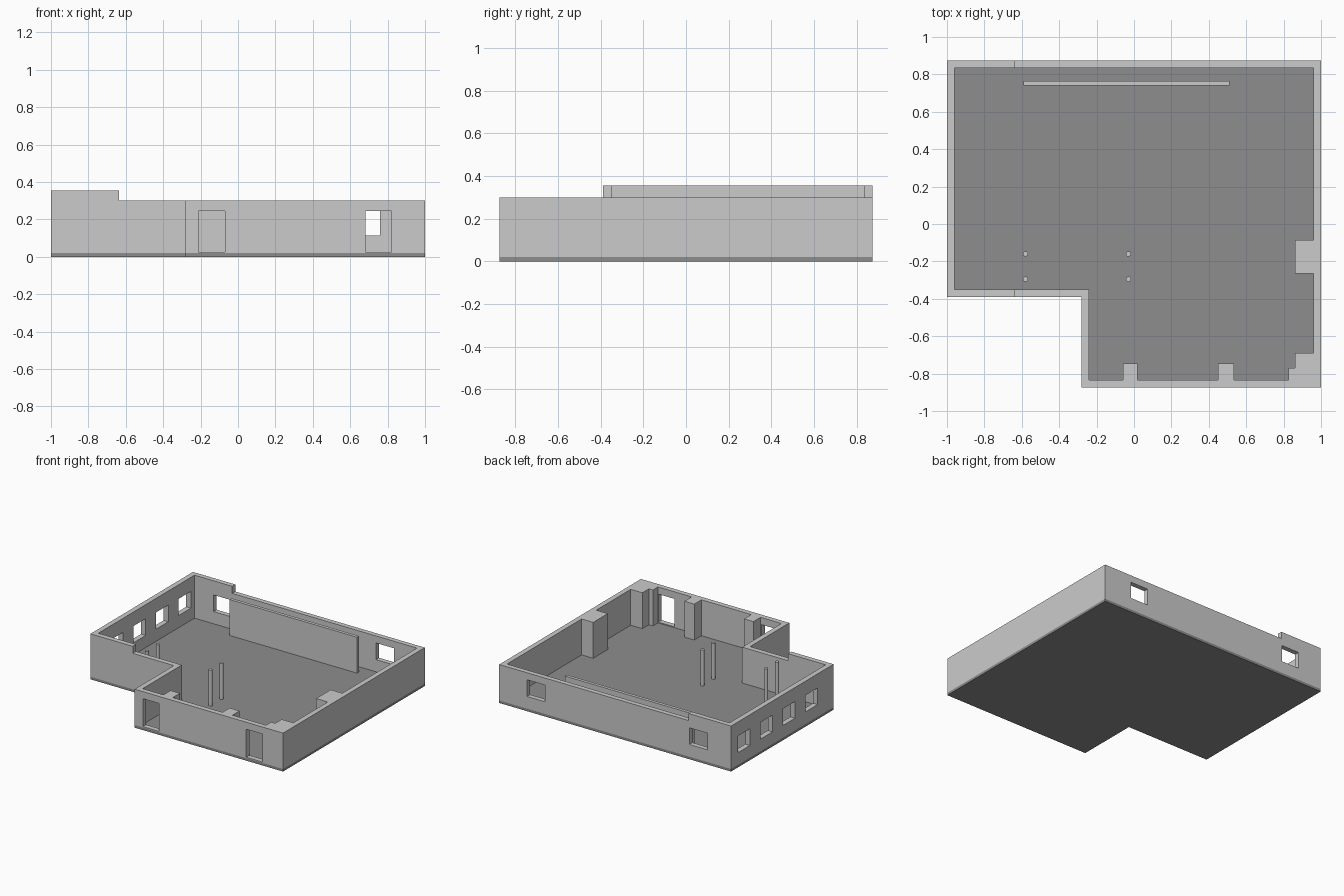
import bpy, bmesh

cube = bpy.data.objects.get("Cube")
if cube:
    bpy.data.objects.remove(cube, do_unlink=True)

FLOOR, WALL, HIGH = 0.02, 0.30, 0.355    # slab top, low wall top, raised wall top
BACK, FRONT = 0.873, -0.873


def material(name, value):
    m = bpy.data.materials.new(name)
    m.use_nodes = True
    colour = (value, value, value, 1)
    m.diffuse_color = colour
    m.node_tree.nodes["Principled BSDF"].inputs["Base Color"].default_value = colour
    return m


wall_grey = material("light grey wall", 0.60)
floor_grey = material("dark grey floor", 0.27)


def prism(name, outline, z0, z1, mat=None):
    """Extrude a counter-clockwise plan outline from z0 to z1."""
    bm = bmesh.new()
    face = bm.faces.new([bm.verts.new((x, y, z0)) for x, y in outline])
    top = bmesh.ops.extrude_face_region(bm, geom=[face])["geom"]
    bmesh.ops.translate(bm, vec=(0, 0, z1 - z0),
                        verts=[v for v in top if isinstance(v, bmesh.types.BMVert)])
    bmesh.ops.recalc_face_normals(bm, faces=bm.faces)
    mesh = bpy.data.meshes.new(name)
    bm.to_mesh(mesh)
    bm.free()
    if mat:
        mesh.materials.append(mat)
    ob = bpy.data.objects.new(name, mesh)
    bpy.context.collection.objects.link(ob)
    return ob


def box(name, x0, x1, y0, y1, z0, z1, mat=None):
    return prism(name, [(x0, y0), (x1, y0), (x1, y1), (x0, y1)], z0, z1, mat)


def cut(target, cutter):
    """Subtract the cutter for good and remove it."""
    cutter.hide_render = True
    mod = target.modifiers.new("cut", 'BOOLEAN')
    mod.operation, mod.solver, mod.object = 'DIFFERENCE', 'EXACT', cutter
    bpy.context.view_layer.objects.active = target
    bpy.ops.object.modifier_apply(modifier=mod.name)
    bpy.data.objects.remove(cutter, do_unlink=True)


# L-shaped slab and solid wall block
footprint = [(-1, -0.39), (-0.28, -0.39), (-0.28, FRONT), (1, FRONT), (1, BACK), (-1, BACK)]
prism("floor_slab", footprint, 0, FLOOR, floor_grey)
walls = prism("outer_walls", footprint, FLOOR, HIGH, wall_grey)

# Room outline, stepping around the wall piers
room = [(-0.96, -0.35), (-0.24, -0.35), (-0.24, -0.833)]
for x0, x1 in ((-0.06, 0.02), (0.45, 0.535)):
    room += [(x0, -0.833), (x0, -0.745), (x1, -0.745), (x1, -0.833)]
room += [(0.825, -0.833), (0.825, -0.77), (0.86, -0.77), (0.86, -0.69), (0.96, -0.69),
         (0.96, -0.265), (0.86, -0.265), (0.86, -0.085), (0.96, -0.085),
         (0.96, 0.835), (-0.96, 0.835)]
cut(walls, prism("room_cutter", room, -0.1, 0.5))

# Lower every wall right of the raised end
cut(walls, box("step_cutter", -0.635, 1.1, -1, 1, WALL, 0.5))

# Doors in the front wall
for x0 in (-0.21, 0.682):
    cut(walls, box("door_cutter", x0, x0 + 0.14, -0.9, -0.8, 0.027, 0.245))

# Windows in the back wall and in the right end wall
for x0 in (-0.795, 0.605):
    cut(walls, box("window_cutter", x0, x0 + 0.155, 0.8, 0.9, 0.115, 0.245))
for i in range(4):
    y0 = 0.64 - 0.278 * i
    cut(walls, box("window_cutter", -1.1, -0.9, y0, y0 + 0.15, 0.115, 0.245))

# Free-standing partition near the back wall
box("partition_wall", -0.59, 0.51, 0.74, 0.765, FLOOR, WALL, wall_grey)

# Two pairs of slim round columns
for x in (-0.58, -0.03):
    for y in (-0.16, -0.295):
        bpy.ops.mesh.primitive_cylinder_add(vertices=16, radius=0.014, depth=WALL - FLOOR,
                                            location=(x, y, (WALL + FLOOR) / 2))
        column = bpy.context.object
        column.name = "column"
        column.data.materials.append(wall_grey)
        bpy.ops.object.shade_smooth_by_angle()
